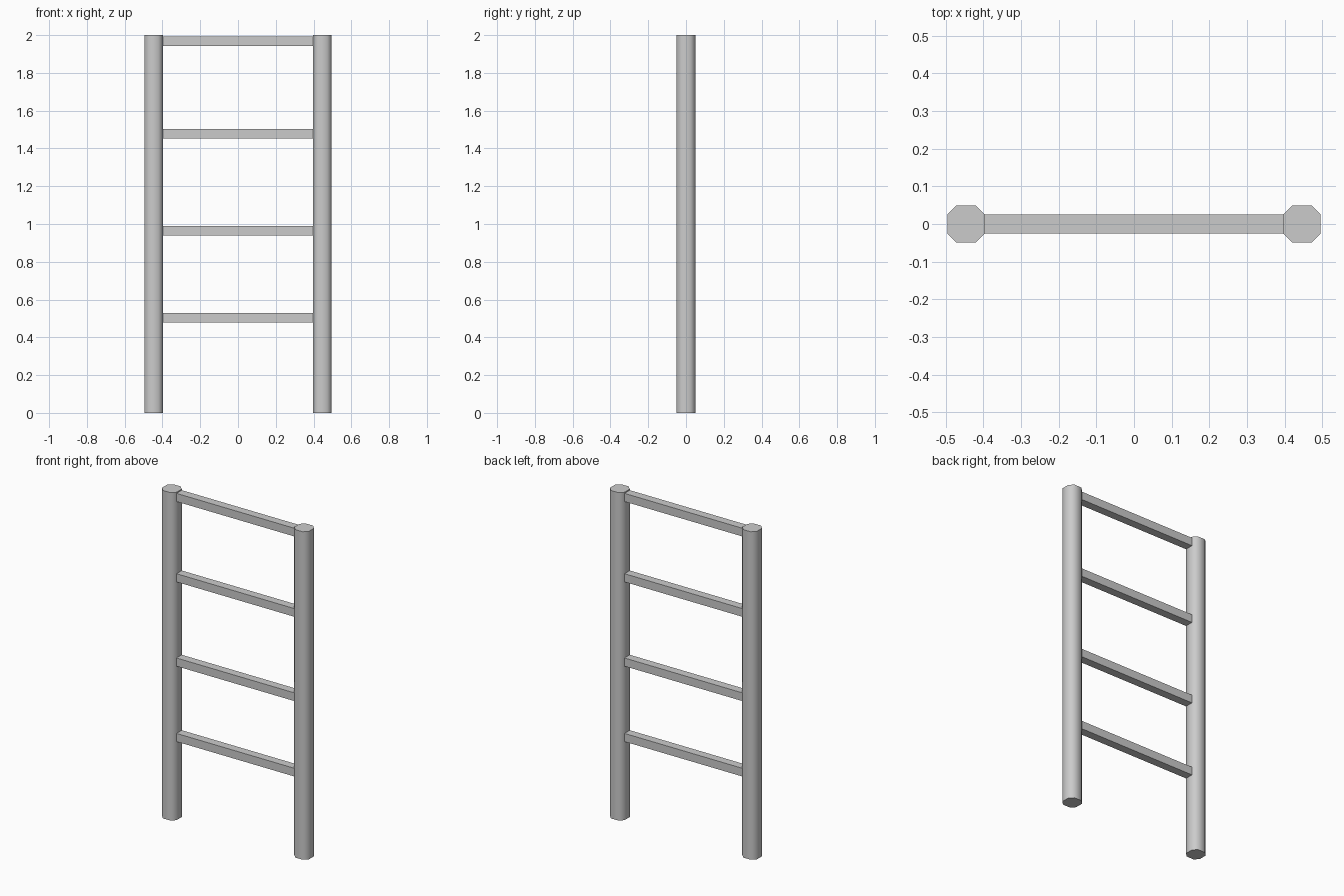
import bpy
import bmesh
import math
from mathutils import Matrix

if "Cube" in bpy.data.objects:
    bpy.data.objects.remove(bpy.data.objects["Cube"], do_unlink=True)

GREY = (0.6, 0.6, 0.6, 1.0)
grey = bpy.data.materials.new("plain_grey")
grey.use_nodes = True
grey.diffuse_color = GREY
grey.node_tree.nodes["Principled BSDF"].inputs["Base Color"].default_value = GREY


def box(name, size, centre, chamfer=0.0):
    """Box with optional chamfers along its upright edges."""
    bm = bmesh.new()
    bmesh.ops.create_cube(bm, size=1, matrix=Matrix.Diagonal((*size, 1)))
    if chamfer:
        upright = [e for e in bm.edges
                   if abs(e.verts[0].co.z - e.verts[1].co.z) > size[2] / 2]
        bmesh.ops.bevel(bm, geom=upright, offset=chamfer, segments=1,
                        affect='EDGES')
    mesh = bpy.data.meshes.new(name)
    bm.to_mesh(mesh)
    bm.free()
    mesh.materials.append(grey)
    obj = bpy.data.objects.new(name, mesh)
    obj.location = centre
    bpy.context.collection.objects.link(obj)
    return obj


# Eight-sided side rails, smooth around the sides with crisp ends
for side, sign in (("left", 1), ("right", -1)):
    rail = box(side + "_rail", (0.099, 0.099, 2), (sign * 0.4465, 0, 1), 0.0245)
    bpy.ops.object.select_all(action='DESELECT')
    rail.select_set(True)
    bpy.context.view_layer.objects.active = rail
    bpy.ops.object.shade_smooth_by_angle(angle=math.radians(60))

# Square rungs between the rails
for i, z in enumerate((0.504, 0.964, 1.478, 1.968)):
    box(f"rung_{i + 1}", (0.796, 0.051, 0.05), (0, 0, z))
